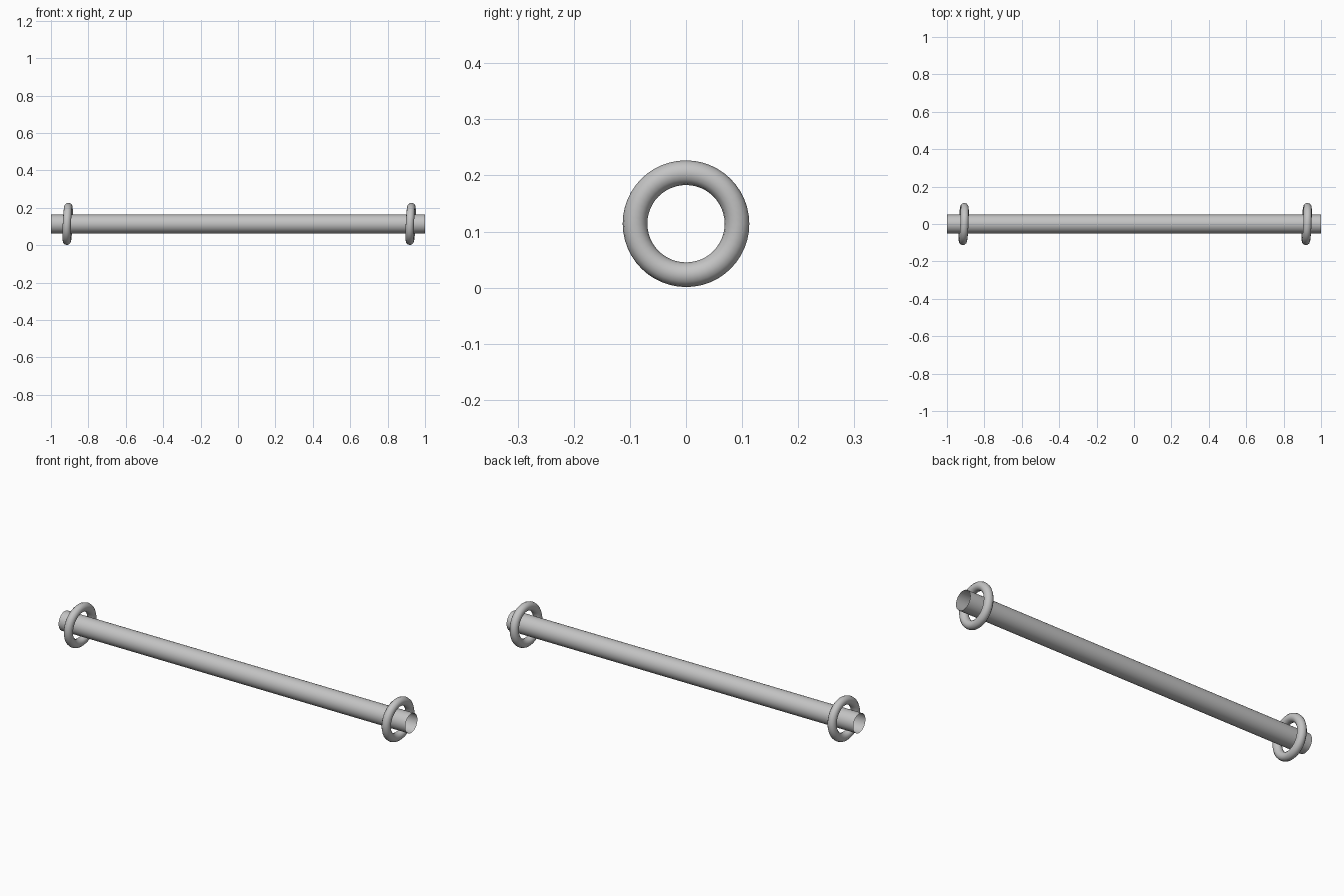
import bpy
from mathutils import Vector

if "Cube" in bpy.data.objects:
    bpy.data.objects.remove(bpy.data.objects["Cube"])

AXIS_Z = 0.114

grey = bpy.data.materials.new("light_grey")
grey.diffuse_color = (0.55, 0.55, 0.55, 1)
grey.use_nodes = True
grey.node_tree.nodes["Principled BSDF"].inputs["Base Color"].default_value = grey.diffuse_color


def finish(name):
    ob = bpy.context.object
    ob.name = name
    ob.data.materials.append(grey)
    bpy.ops.object.shade_smooth_by_angle(angle=0.7)
    return ob


# Long thin-walled bar, open at both ends
bpy.ops.mesh.primitive_cylinder_add(
    vertices=32, radius=0.05, depth=2, end_fill_type='NOTHING',
    location=(0, 0, AXIS_Z), rotation=(0, 1.5707963, 0))
finish("hollow_bar")

# Loose rings near the ends, leaning slightly off the bar's axis
lean = Vector((1, -0.045, -0.045)).to_track_quat('Z', 'Y').to_euler()
for name, x in (("left_ring", -0.911), ("right_ring", 0.923)):
    bpy.ops.mesh.primitive_torus_add(
        major_radius=0.091, minor_radius=0.022,
        major_segments=48, minor_segments=12,
        location=(x, 0, AXIS_Z), rotation=lean)
    finish(name)
